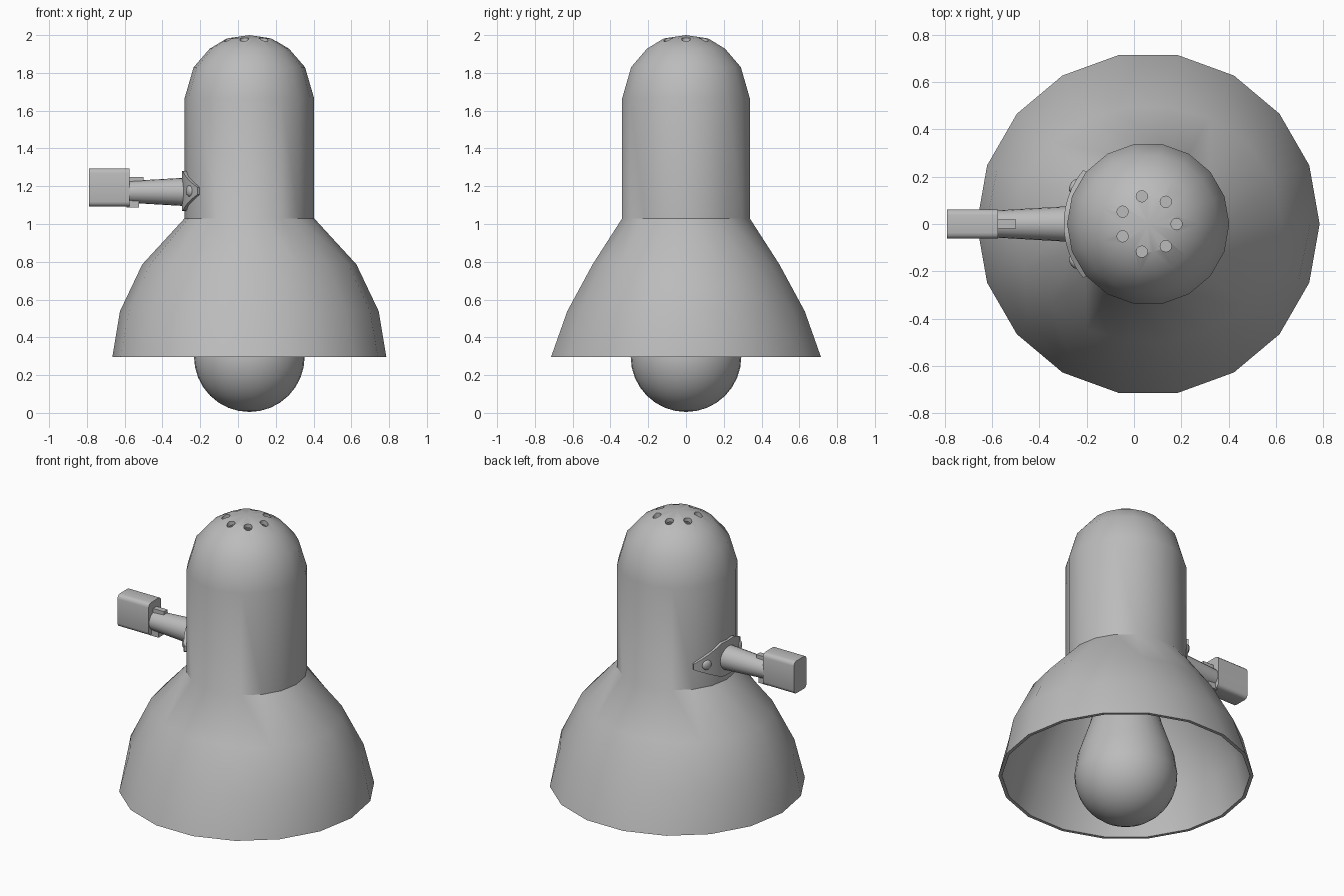
import bpy, bmesh, math
from mathutils import Matrix

cube = bpy.data.objects.get("Cube")
if cube:
    bpy.data.objects.remove(cube, do_unlink=True)

AXIS = 0.06      # x of the shade's vertical axis
ARM_Z = 1.175    # height of the arm

grey = bpy.data.materials.new("plain grey")
grey.use_nodes = True
grey.diffuse_color = (0.5, 0.5, 0.5, 1)
bsdf = next(n for n in grey.node_tree.nodes if n.type == 'BSDF_PRINCIPLED')
bsdf.inputs["Base Color"].default_value = (0.5, 0.5, 0.5, 1)


def finish(name, bm, angle=35):
    bmesh.ops.remove_doubles(bm, verts=bm.verts, dist=1e-5)
    bmesh.ops.recalc_face_normals(bm, faces=bm.faces)
    mesh = bpy.data.meshes.new(name)
    bm.to_mesh(mesh)
    bm.free()
    mesh.materials.append(grey)
    ob = bpy.data.objects.new(name, mesh)
    bpy.context.collection.objects.link(ob)
    smooth(ob, angle)
    return ob


def smooth(ob, angle):
    bpy.ops.object.select_all(action='DESELECT')
    bpy.context.view_layer.objects.active = ob
    ob.select_set(True)
    bpy.ops.object.shade_smooth_by_angle(angle=math.radians(angle))


def lathe(name, profile, sides, angle=35):
    """Revolve (radius, z, flattening in y) points around the shade axis."""
    bm = bmesh.new()
    rings = []
    for r, z, flat in profile:
        ring = []
        for i in range(sides):
            a = math.tau * i / sides
            rr = r * (1 - flat * math.sin(a) ** 2)
            ring.append(bm.verts.new((AXIS + rr * math.cos(a), rr * math.sin(a), z)))
        rings.append(ring)
    for low, high in zip(rings, rings[1:]):
        for i in range(sides):
            j = (i + 1) % sides
            bm.faces.new((low[i], low[j], high[j], high[i]))
    return finish(name, bm, angle)


def box(name, x, y, z, bevel=0.0):
    """Box from ranges, with its lengthwise edges rounded."""
    bm = bmesh.new()
    bmesh.ops.create_cube(bm, size=1)
    for v in bm.verts:
        v.co = [lo + (c + 0.5) * (hi - lo) for c, (lo, hi) in zip(v.co, (x, y, z))]
    if bevel:
        edges = [e for e in bm.edges if abs(e.verts[0].co.x - e.verts[1].co.x) > 0.01]
        bmesh.ops.bevel(bm, geom=edges, offset=bevel, segments=3, profile=0.5, affect='EDGES')
    return finish(name, bm)


# Shade: domed cylinder flowing into a flared skirt, with a thin wall
outer = [(0, 2.0, 0), (0.12, 1.982, 0), (0.21, 1.928, 0), (0.295, 1.83, 0),
         (0.343, 1.665, 0), (0.343, 1.03, 0), (0.567, 0.786, 0.118),
         (0.685, 0.538, 0.07), (0.725, 0.297, 0)]
wall = 0.02
inner = [(max(r - wall, 0), z - (wall if z > 1.6 else 0), k) for r, z, k in reversed(outer)]
shade = lathe("lamp_shade", outer + inner, 18)

# Ring of seven vent holes in the dome
bm = bmesh.new()
for i in range(7):
    a = math.tau * i / 7
    place = Matrix.Translation((AXIS + 0.12 * math.cos(a), 0.12 * math.sin(a), 1.96))
    bmesh.ops.create_cone(bm, cap_ends=True, segments=12, radius1=0.024,
                          radius2=0.024, depth=0.2, matrix=place)
cutter = finish("vent_cutter", bm)
cutter.hide_render = True
mod = shade.modifiers.new("vents", 'BOOLEAN')
mod.object = cutter
mod.operation = 'DIFFERENCE'
mod.solver = 'EXACT'
bpy.context.view_layer.objects.active = shade
bpy.ops.object.modifier_apply(modifier=mod.name)
bpy.data.objects.remove(cutter, do_unlink=True)
smooth(shade, 35)

# Bulb: round bottom tapering to a neck
R = 0.293
bulb = [(R * math.sin(a), 0.298 - R * math.cos(a), 0)
        for a in (math.pi / 2 * i / 8 for i in range(9))]
bulb += [(0.275, 0.42, 0), (0.205, 0.63, 0), (0.15, 0.85, 0), (0.14, 1.0, 0), (0, 1.0, 0)]
lathe("bulb", bulb, 32)

# Socket holding the bulb inside the cylinder
lathe("bulb_socket", [(0, 0.95, 0), (0.17, 0.95, 0), (0.17, 1.4, 0), (0, 1.4, 0)], 24)

# Tapered arm reaching out from the shade
bm = bmesh.new()
bmesh.ops.create_cone(bm, cap_ends=True, segments=20, radius1=0.057, radius2=0.075, depth=0.31,
                      matrix=Matrix.Translation((-0.435, 0, ARM_Z - 0.005))
                      @ Matrix.Rotation(math.pi / 2, 4, 'Y'))
finish("arm", bm)

# Pivot block and its clip at the end of the arm
box("pivot_block", (-0.79, -0.575), (-0.062, 0.062), (1.093, 1.295), 0.025)
box("pivot_clip", (-0.59, -0.5), (-0.018, 0.018), (1.12, 1.25))
box("pivot_tongue", (-0.59, -0.525), (-0.035, 0.035), (1.087, 1.2))

# Diamond-shaped mounting plate wrapped around the cylinder
bm = bmesh.new()
steps = 16
cols = []
for i in range(steps + 1):
    t = -1 + 2 * i / steps
    a = math.pi + t * math.radians(40)
    h = 0.105 * min(1, 1.1 * (1 - abs(t)) + 0.17)
    cols.append([bm.verts.new((AXIS + r * math.cos(a), r * math.sin(a), ARM_Z + s * h))
                 for r, s in ((0.33, -1), (0.357, -1), (0.357, 1), (0.33, 1))])
for p, q in zip(cols, cols[1:]):
    for i in range(4):
        j = (i + 1) % 4
        bm.faces.new((p[i], p[j], q[j], q[i]))
bm.faces.new(cols[0])
bm.faces.new(cols[-1])
finish("mounting_plate", bm)

# Screw heads on both wings of the plate
for side, label in ((1, "back"), (-1, "front")):
    a = math.pi + side * math.radians(27)
    bm = bmesh.new()
    bmesh.ops.create_uvsphere(
        bm, u_segments=16, v_segments=8, radius=0.03,
        matrix=Matrix.Translation((AXIS + 0.355 * math.cos(a), 0.355 * math.sin(a), ARM_Z))
        @ Matrix.Rotation(a, 4, 'Z') @ Matrix.Diagonal((0.5, 1, 1, 1)))
    finish(label + "_screw", bm, 60)
